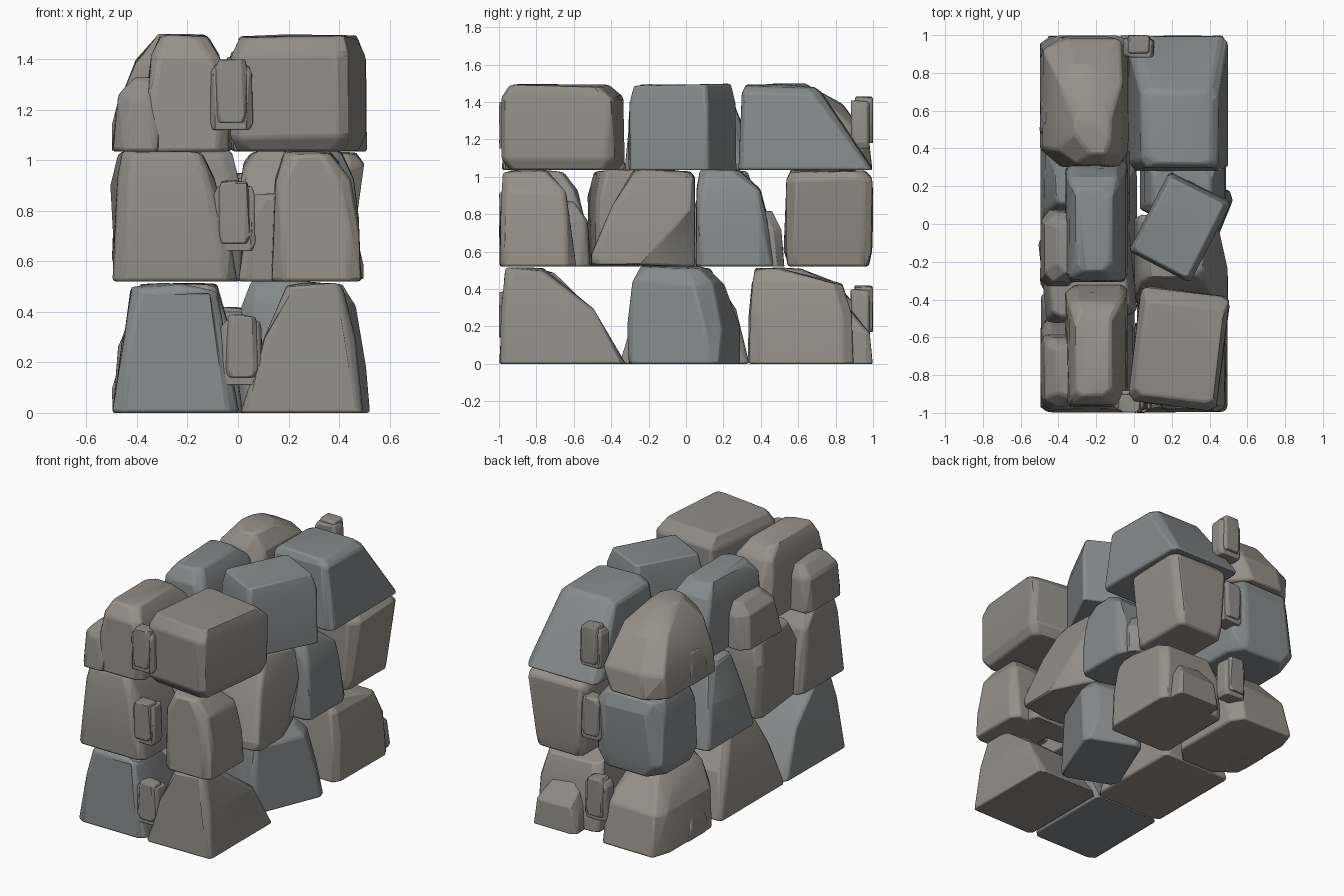
import bpy, bmesh, math, random
from mathutils import Matrix, Vector

if "Cube" in bpy.data.objects:
    bpy.data.objects.remove(bpy.data.objects["Cube"])

random.seed(4)


def tint(name, c):
    m = bpy.data.materials.new(name)
    m.diffuse_color = (*c, 1)
    m.use_nodes = True
    m.node_tree.nodes["Principled BSDF"].inputs["Base Color"].default_value = m.diffuse_color
    return m


TAN = tint("tan_stone", (0.31, 0.285, 0.25))
BLUE = tint("blue_grey_stone", (0.245, 0.26, 0.265))
GREY = tint("grey_stone", (0.28, 0.267, 0.248))


def rock(name, mat, rings, rot=0, cut=0.035, bevel=0.014, rough=0.02):
    """Convex stone wrapped round chamfered rectangles (z, x0, x1, y0, y1)."""
    bm = bmesh.new()
    zs = [r[0] for r in rings]
    for z, x0, x1, y0, y1 in rings:
        w, d = x1 - x0, y1 - y0
        for cx, sx in ((x0, 1), (x1, -1)):
            for cy, sy in ((y0, 1), (y1, -1)):
                a = min(cut, w * 0.3) * random.uniform(0.4, 1.6)
                b = min(cut, d * 0.3) * random.uniform(0.4, 1.6)
                for dx, dy in ((a, 0), (0, b)):
                    dz = -random.uniform(0, rough) if z > min(zs) else 0
                    bm.verts.new((cx + sx * (dx + random.uniform(0, rough) * 0.3),
                                  cy + sy * (dy + random.uniform(0, rough) * 0.3), z + dz))
    # a crown point keeps the full height
    t = rings[-1]
    bm.verts.new(((t[1] + t[2]) / 2, (t[3] + t[4]) / 2, t[0]))
    res = bmesh.ops.convex_hull(bm, input=bm.verts[:])
    junk = {g for g in res["geom_interior"] + res["geom_unused"] if isinstance(g, bmesh.types.BMVert)}
    bmesh.ops.delete(bm, geom=list(junk), context='VERTS')
    bmesh.ops.remove_doubles(bm, verts=bm.verts[:], dist=0.012)
    bmesh.ops.dissolve_limit(bm, angle_limit=math.radians(4), verts=bm.verts[:], edges=bm.edges[:])
    bmesh.ops.recalc_face_normals(bm, faces=bm.faces[:])
    if rot:
        c = Vector(((t[1] + t[2]) / 2, (t[3] + t[4]) / 2, 0))
        bmesh.ops.rotate(bm, verts=bm.verts[:], cent=c, matrix=Matrix.Rotation(math.radians(rot), 3, 'Z'))
    me = bpy.data.meshes.new(name)
    bm.to_mesh(me)
    bm.free()
    me.materials.append(mat)
    ob = bpy.data.objects.new(name, me)
    bpy.context.collection.objects.link(ob)
    bv = ob.modifiers.new("worn_edges", 'BEVEL')
    bv.width, bv.segments, bv.limit_method = bevel, 2, 'ANGLE'
    bv.angle_limit = math.radians(22)
    bpy.context.view_layer.objects.active = ob
    bpy.ops.object.select_all(action='DESELECT')
    ob.select_set(True)
    bpy.ops.object.shade_smooth_by_angle(angle=math.radians(18))
    return ob


# Bottom course, right side
rock("bottom_right_front", GREY, [(0, .01, .5, -1, -.32), (.3, .1, .47, -.99, -.49),
                                  (.515, .19, .42, -.97, -.76)])
rock("bottom_right_middle", BLUE, [(0, .045, .435, -.265, .265), (.2, .045, .435, -.265, .265),
                                   (.44, .06, .42, -.26, .2), (.525, .09, .36, -.23, .12)], rot=-22, cut=.06)
rock("bottom_right_back", TAN, [(0, .02, .5, .335, .9), (.28, .02, .49, .34, .89),
                                (.44, .05, .46, .355, .84), (.515, .09, .42, .365, .5)])
rock("bottom_right_back_chip", GREY, [(0, .12, .45, .84, 1), (.18, .14, .43, .84, .985),
                                      (.29, .17, .38, .82, .89)], cut=.03)
# Bottom course, left side
rock("bottom_left_front", BLUE, [(0, -.5, .01, -1, -.34), (.3, -.455, -.05, -.99, -.5),
                                 (.49, -.43, -.08, -.97, -.7), (.515, -.42, -.2, -.95, -.76)])
rock("bottom_left_middle", TAN, [(0, -.5, .02, -.36, .34), (.3, -.46, -.02, -.27, .27),
                                 (.515, -.39, -.08, -.19, .13)])
rock("bottom_left_back", TAN, [(0, -.5, -.02, .33, 1), (.28, -.475, -.03, .335, .95),
                               (.44, -.4, -.07, .35, .8), (.515, -.33, -.12, .39, .62)], cut=.09)
rock("bottom_left_back_chip", GREY, [(0, -.5, -.35, .46, .7), (.1, -.5, -.35, .47, .69),
                                     (.2, -.475, -.35, .5, .66)], cut=.03, bevel=.012)

# Middle course, right side
rock("middle_right_front", TAN, [(.52, .13, .49, -1, -.585), (.75, .14, .48, -1, -.61),
                                 (.93, .145, .45, -.99, -.64), (1.04, .18, .37, -.98, -.74)])
rock("middle_right_front_chip", GREY, [(.52, .0, .38, -.7, -.51), (.77, .03, .36, -.7, -.52),
                                       (.87, .06, .28, -.7, -.6)], cut=.03)
# a leaning slab whose outer foot juts forward
rock("middle_right_slab", GREY, [(.52, .02, .4, -.48, .05), (.54, .25, .5, -.51, -.2),
                                 (.6, .25, .5, -.51, -.3), (.85, .0, .44, -.4, .05),
                                 (1.0, .02, .4, -.31, .05), (1.04, .05, .36, -.28, .03)], cut=.025)
rock("middle_right_block", BLUE, [(.52, .03, .49, .05, .47), (.78, .03, .48, .05, .44),
                                  (.94, .05, .46, .055, .4), (1.04, .09, .41, .07, .29)])
rock("middle_right_block_chip", GREY, [(.52, .1, .45, .36, .53), (.72, .12, .43, .36, .51),
                                       (.82, .16, .38, .36, .46)], cut=.03)
rock("middle_right_back", TAN, [(.52, .09, .43, .54, .98), (.62, .07, .45, .53, .995),
                                (1.0, .05, .5, .535, 1), (1.04, .07, .47, .56, .96)])
# Middle course, left side
rock("middle_left_front", GREY, [(.52, -.5, .0, -1, -.5), (.7, -.495, -.03, -1, -.52),
                                 (.94, -.48, -.09, -.98, -.58), (1.04, -.46, -.14, -.95, -.65)])
rock("middle_left_block", GREY, [(.52, -.47, .0, -.51, -.06), (.9, -.49, .0, -.51, -.03),
                                 (1.04, -.46, -.04, -.48, -.06)], rot=6)
rock("middle_left_wedge", BLUE, [(.52, -.5, -.02, -.04, .48), (.8, -.475, -.04, .03, .42),
                                 (1.04, -.42, -.08, .1, .33)])
rock("middle_left_back", BLUE, [(.52, -.47, -.03, .55, .98), (.62, -.5, -.01, .52, 1),
                                (.95, -.49, -.01, .53, 1), (1.04, -.46, -.05, .56, .97)], cut=.07)

# Top course, right side
rock("top_right_front", GREY, [(1.035, .02, .45, -.93, -.38), (1.1, -.005, .475, -.97, -.35),
                               (1.43, -.005, .475, -.97, -.355), (1.495, .03, .45, -.93, -.42)], rot=-7)
rock("top_right_middle", BLUE, [(1.035, .055, .425, -.255, .23), (1.4, .055, .425, -.255, .225),
                                (1.5, .075, .4, -.24, .2)], rot=-27, cut=.015)
rock("top_right_back", BLUE, [(1.035, -.03, .5, .28, 1), (1.08, -.03, .5, .285, .985),
                              (1.46, .03, .45, .295, .73), (1.495, .07, .41, .315, .69)])
# Top course, left side: tall stones with low shoulder chips
for label, y, mat in (("front", -1, TAN), ("middle", -.34, BLUE)):
    rock("top_left_" + label, mat, [(1.035, -.37, -.03, y + .03, y + .68), (1.3, -.36, -.04, y + .03, y + .64),
                                    (1.42, -.345, -.07, y + .04, y + .59),
                                    (1.497, -.31, -.12, y + .09, y + .53)])
    rock("top_left_" + label + "_chip", GREY, [(1.035, -.5, -.3, y + .01, y + .42),
                                               (1.26, -.475, -.3, y + .03, y + .4),
                                               (1.33, -.41, -.3, y + .08, y + .36)], cut=.04)
rock("top_left_back", TAN, [(1.035, -.5, -.02, .3, 1), (1.2, -.485, -.03, .3, .98),
                            (1.4, -.41, -.06, .31, .84), (1.5, -.32, -.12, .37, .64)], cut=.09)
rock("top_left_back_chip", GREY, [(1.035, -.5, -.35, .44, .7), (1.15, -.5, -.35, .46, .69),
                                  (1.25, -.475, -.35, .5, .66)], cut=.03, bevel=.012)

# Small filler stones wedged in the end joints, each a core with a plate
for i, (x, z) in enumerate(((-.07, .11), (-.1, .64), (-.11, 1.12))):
    for end, s in (("front", 1), ("back", -1)):
        cx, zz = (x + .085) * s, z + (.03 if s < 0 else 0)

        def box(part, w, h0, h1, d0, d1):
            ys = sorted((s * d0, s * d1))
            rock(f"filler_{end}_{i}_{part}", GREY,
                 [(zz + h0, cx - w * .9, cx + w * .85, *ys), (zz + h0 + .04, cx - w, cx + w, *ys),
                  (zz + h1 - .03, cx - w, cx + w * .95, *ys), (zz + h1, cx - w * .8, cx + w * .85, *ys)],
                 cut=.015, bevel=.006, rough=.014)
        box("core", .085, 0, .26, -.985, -.88)
        box("plate", .065, .03, .28, -1, -.9)
